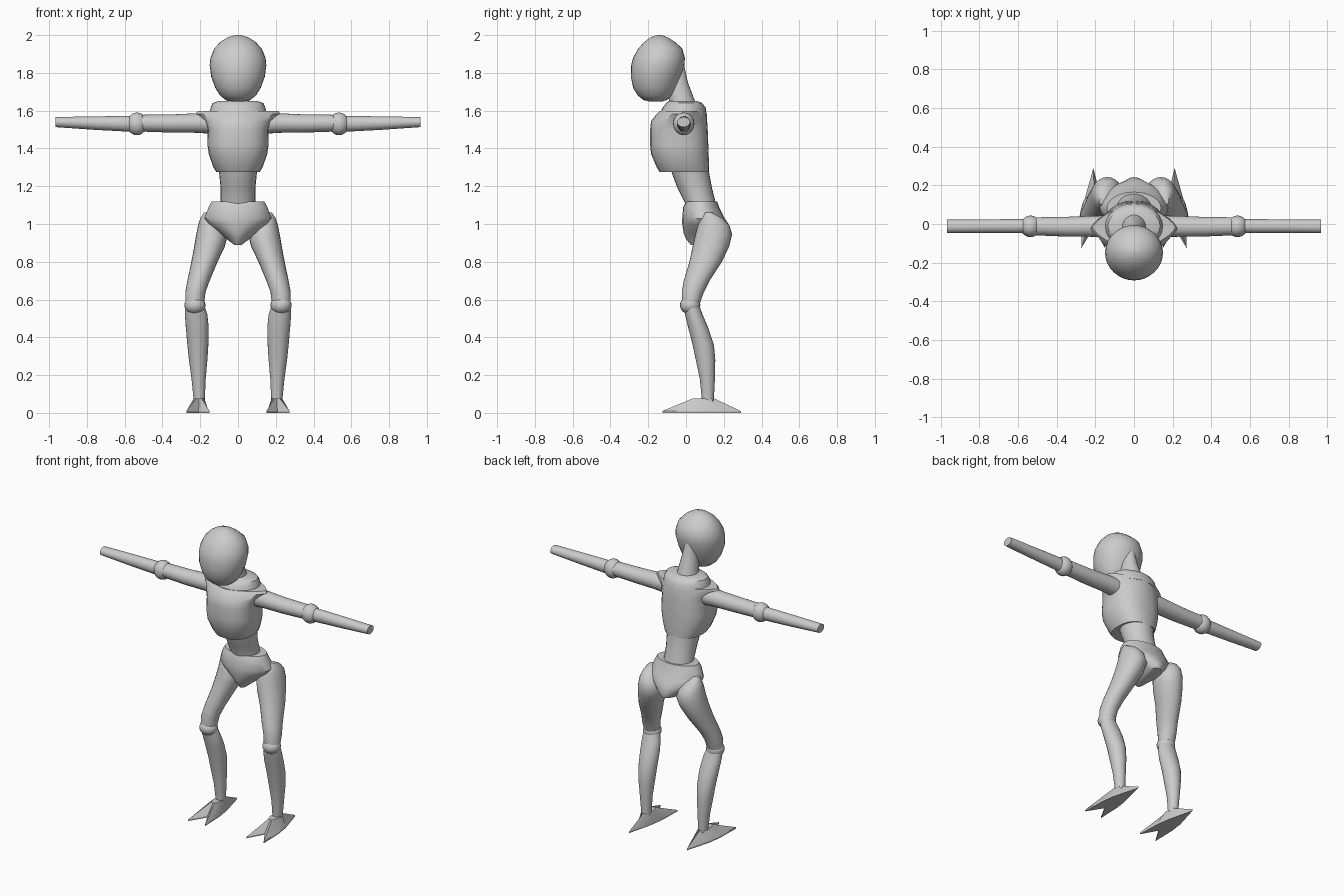
import bpy, bmesh
from math import sin, cos, pi, radians


def finish(name, bm, mirror=False, angle=38):
    bmesh.ops.recalc_face_normals(bm, faces=bm.faces)
    mesh = bpy.data.meshes.new(name)
    bm.to_mesh(mesh)
    bm.free()
    ob = bpy.data.objects.new(name, mesh)
    bpy.context.collection.objects.link(ob)
    if mirror:
        ob.modifiers.new("mirror", "MIRROR")
    bpy.ops.object.select_all(action="DESELECT")
    ob.select_set(True)
    bpy.context.view_layer.objects.active = ob
    bpy.ops.object.shade_smooth_by_angle(angle=radians(angle))
    return ob


def skin(bm, rings):
    # bridge equal-sized vertex rings and cap both ends
    n = len(rings[0])
    for r, s in zip(rings, rings[1:]):
        for i in range(n):
            j = (i + 1) % n
            bm.faces.new((r[i], r[j], s[j], s[i]))
    bm.faces.new(rings[0])
    bm.faces.new(rings[-1])


def loft(name, rows, axis="Z", n=24, mirror=False, angle=38):
    # each row: position, min a, max a, min b, max b, optional roundness exponent
    bm = bmesh.new()
    rings = []
    for t, a0, a1, b0, b1, *e in rows:
        p = 2 / (e[0] if e else 2)
        ring = []
        for i in range(n):
            c, s = cos(2 * pi * i / n), sin(2 * pi * i / n)
            a = (a0 + a1) / 2 + (a1 - a0) / 2 * abs(c) ** p * (1 if c > 0 else -1)
            b = (b0 + b1) / 2 + (b1 - b0) / 2 * abs(s) ** p * (1 if s > 0 else -1)
            ring.append(bm.verts.new((a, b, t) if axis == "Z" else (t, a, b)))
        rings.append(ring)
    skin(bm, rings)
    return finish(name, bm, mirror, angle)


def body(name, rows, **kw):
    # symmetric loft: z, half width, front y, back y, optional exponent
    return loft(name, [(z, -w, w, f, b, *e) for z, w, f, b, *e in rows], **kw)


def ball(name, centre, radii):
    bm = bmesh.new()
    bmesh.ops.create_uvsphere(bm, u_segments=20, v_segments=12, radius=1)
    for v in bm.verts:
        v.co = [c + r * k for c, r, k in zip(centre, radii, v.co)]
    return finish(name, bm, True)


# head and neck
body("head", [
    (1.648, .03, -.19, -.13), (1.656, .065, -.225, -.10), (1.68, .095, -.255, -.07),
    (1.72, .12, -.28, -.048), (1.78, .142, -.292, -.025), (1.84, .15, -.29, -.008),
    (1.88, .146, -.28, -.006), (1.93, .125, -.252, -.02), (1.965, .092, -.22, -.06),
    (1.988, .055, -.188, -.095), (2.0, .015, -.155, -.13)], n=32, angle=60)
body("neck", [(1.60, .07, -.085, .06), (1.65, .062, -.09, .048),
              (1.75, .048, -.10, .01), (1.84, .03, -.10, -.01)])

# torso
body("collar", [(1.57, .155, -.14, .11), (1.615, .145, -.125, .105),
                (1.64, .135, -.105, .085), (1.652, .10, -.09, .06)])
body("chest", [
    (1.275, .115, -.14, .122, 2.4), (1.30, .13, -.155, .122, 2.4),
    (1.37, .155, -.185, .12, 2.4), (1.42, .162, -.19, .118, 2.4),
    (1.50, .16, -.19, .115, 2.3), (1.545, .175, -.185, .112, 2),
    (1.583, .225, -.155, .11, 1.4), (1.597, .215, -.14, .105, 1.4)])
body("waist", [(1.36, .11, -.10, .118), (1.27, .10, -.075, .123), (1.19, .092, -.045, .138),
               (1.11, .092, -.005, .158), (1.05, .10, .0, .17)])

# hips
body("pelvis", [
    (1.118, .14, .0, .165), (1.09, .155, -.015, .175), (1.03, .178, -.02, .205),
    (1.0, .16, -.02, .225), (.95, .10, -.012, .243, 1.8), (.92, .06, .0, .235, 1.8),
    (.89, .02, .025, .07)])

# arms
loft("upper_arm", [(.10, -.07, .045, 1.475, 1.59), (.22, -.066, .042, 1.483, 1.586),
                   (.35, -.065, .037, 1.484, 1.58), (.53, -.058, .034, 1.49, 1.578)],
     axis="X", mirror=True)
ball("elbow", (.535, -.012, 1.53), (.054, .056, .06))
loft("forearm", [(.54, -.048, .026, 1.487, 1.572), (.75, -.047, .024, 1.498, 1.57),
                 (.967, -.047, .022, 1.513, 1.566)], axis="X", mirror=True)

# legs
loft("thigh", [
    (1.06, .14, .18, .10, .14), (1.03, .11, .20, .08, .195), (.99, .075, .212, .062, .232),
    (.94, .055, .222, .048, .243), (.88, .07, .232, .035, .228), (.80, .108, .247, .018, .19),
    (.70, .15, .268, -.012, .125), (.64, .172, .279, -.022, .095),
    (.57, .18, .278, -.022, .07)], mirror=True)
ball("knee", (.228, .022, .57), (.056, .054, .048))
loft("shin", [
    (.57, .178, .278, -.015, .07), (.52, .162, .281, -.005, .088), (.45, .155, .276, .012, .118),
    (.36, .157, .268, .035, .148), (.28, .162, .26, .052, .155), (.18, .171, .246, .073, .153),
    (.06, .176, .234, .085, .147)], mirror=True)

# feet: pointed heel, forked toes
bm = bmesh.new()
sole = [(.21, .29), (.168, .12), (.155, .03), (.15, -.125),
        (.208, -.02), (.273, -.125), (.27, .03), (.258, .12)]
top = [(.206, .15), (.182, .135), (.178, .08), (.193, .035),
       (.207, .04), (.221, .035), (.234, .08), (.23, .135)]
layers = [[bm.verts.new((x, y, z)) for x, y in outline]
          for outline, z in ((sole, 0), (sole, .01), (top, .076))]
skin(bm, layers)
finish("foot", bm, True, 20)
